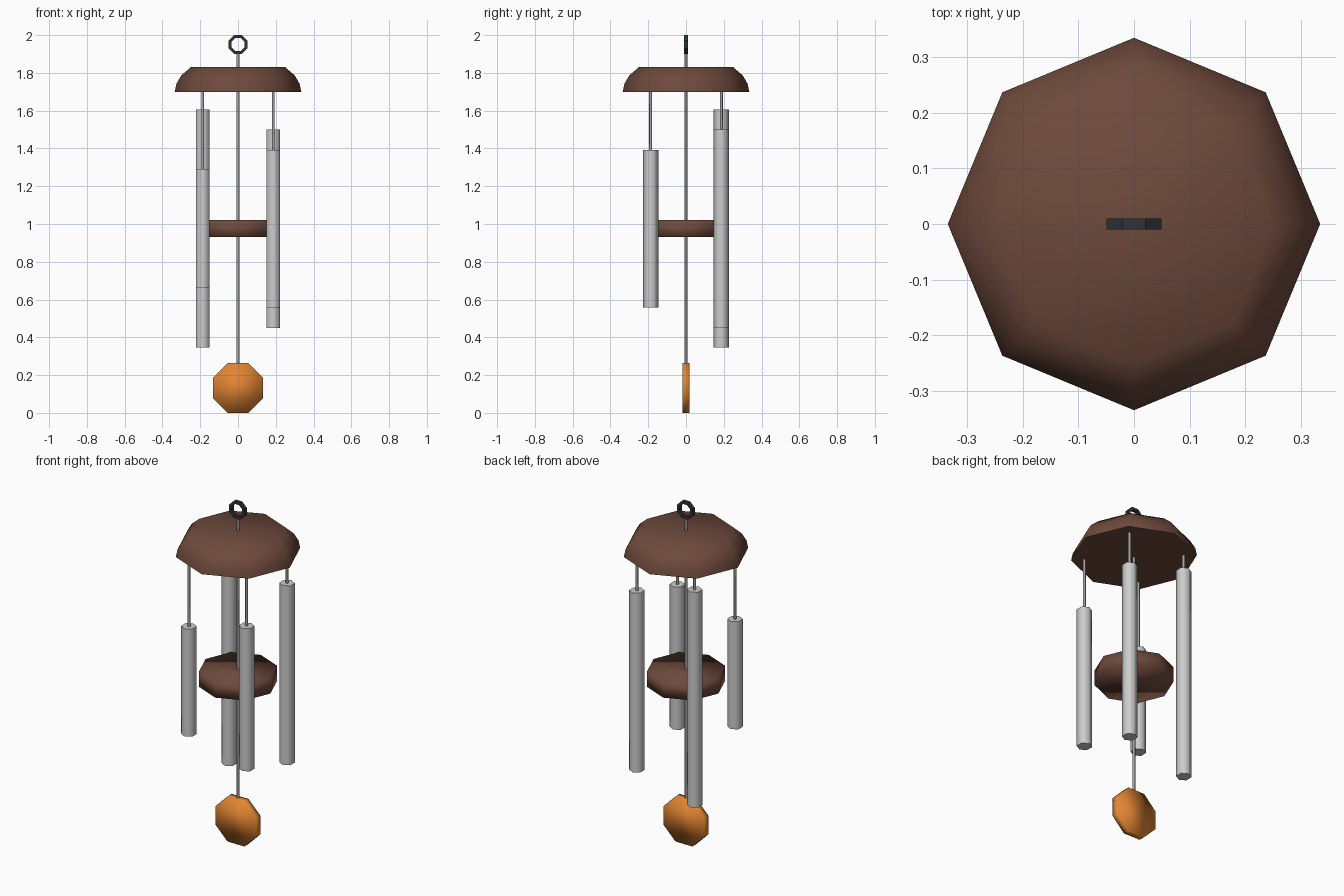
import bpy, bmesh, math
from mathutils import Matrix

if "Cube" in bpy.data.objects:
    bpy.data.objects.remove(bpy.data.objects["Cube"])


def material(name, rgb):
    m = bpy.data.materials.new(name)
    m.diffuse_color = (*rgb, 1)
    m.use_nodes = True
    m.node_tree.nodes["Principled BSDF"].inputs["Base Color"].default_value = m.diffuse_color
    return m


WOOD = material("brown wood", (0.155, 0.068, 0.045))
METAL = material("pale metal", (0.60, 0.60, 0.60))
CORD = material("grey cord", (0.36, 0.36, 0.36))
IRON = material("dark iron", (0.03, 0.034, 0.037))
ORANGE = material("orange wood", (0.75, 0.235, 0.032))


def lathe(name, profile, sides, mat, loc=(0, 0, 0), start=0.0, smooth=180,
          closed=False, upright=False):
    """Sweep (radius, z) points round z; cap the ends, or join them if closed."""
    bm = bmesh.new()
    rings = []
    for r, z in profile:
        angles = [start + math.tau * i / sides for i in range(sides)]
        rings.append([bm.verts.new((r * math.cos(a), r * math.sin(a), z)) for a in angles])
    pairs = list(zip(rings, rings[1:]))
    if closed:
        pairs.append((rings[-1], rings[0]))
    else:
        bm.faces.new(rings[0])
        bm.faces.new(rings[-1])
    for low, high in pairs:
        for i in range(sides):
            j = (i + 1) % sides
            bm.faces.new((low[i], low[j], high[j], high[i]))
    if upright:  # turn the axis from z to y
        bmesh.ops.rotate(bm, verts=bm.verts, matrix=Matrix.Rotation(math.pi / 2, 3, 'X'))
    bmesh.ops.recalc_face_normals(bm, faces=bm.faces)
    limit = math.radians(smooth)
    for f in bm.faces:
        f.smooth = smooth > 0
    for e in bm.edges:
        e.smooth = e.calc_face_angle(0) <= limit
    mesh = bpy.data.meshes.new(name)
    bm.to_mesh(mesh)
    bm.free()
    mesh.materials.append(mat)
    ob = bpy.data.objects.new(name, mesh)
    ob.location = loc
    bpy.context.collection.objects.link(ob)
    return ob


def rod(name, r, z0, z1, mat, x=0, y=0):
    return lathe(name, [(r, z0), (r, z1)], 6, mat, (x, y, 0), math.pi / 2, 65)


EIGHTH = math.pi / 8

# Hanging ring
lathe("hanging_ring", [(0.037, -0.01), (0.054, -0.01), (0.054, 0.01), (0.037, 0.01)],
      8, IRON, (0, 0, 1.95), EIGHTH, 0, closed=True, upright=True)

# Domed roof
lathe("roof", [(0.335, 1.70), (0.326, 1.743), (0.30, 1.787), (0.25, 1.83)],
      8, WOOD, smooth=60)

# Centre cord, striker disc and wind sail
rod("centre_cord", 0.008, 0.25, 1.905, CORD)
lathe("striker", [(0.21, 0.93), (0.21, 1.02)], 8, WOOD)
lathe("wind_sail", [(0.143, -0.019), (0.143, 0.019)], 8, ORANGE,
      (0, 0, 0.1325), EIGHTH, upright=True)

# Four tubes of different lengths, all centred at the same height
P = 0.187
for i, (x, y, half) in enumerate([(-P, -P, 0.315), (P, -P, 0.418),
                                  (P, P, 0.525), (-P, P, 0.63)], 1):
    rod(f"tube_{i}", 0.041, 0.975 - half, 0.975 + half, METAL, x, y)
    rod(f"tube_cord_{i}", 0.008, 0.97 + half, 1.71, CORD, x, y)
